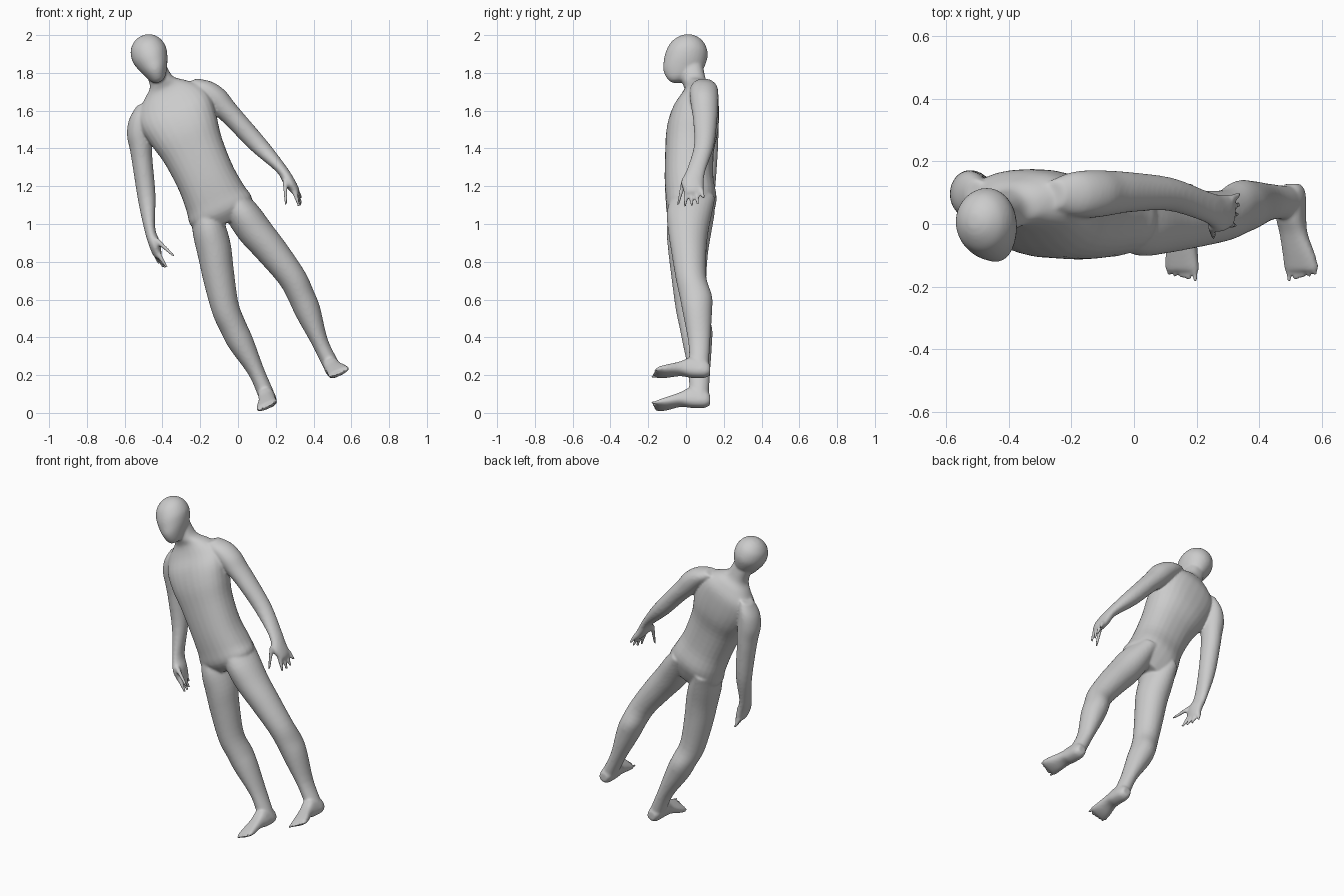
import bpy, bmesh, math
from mathutils import Vector

parts = []


def catmull(rows, steps=4):
    # smooth interpolation between the given section rows
    rows = [Vector(r) for r in rows]
    out = []
    for i in range(len(rows) - 1):
        p0, p1 = rows[max(i - 1, 0)], rows[i]
        p2, p3 = rows[i + 1], rows[min(i + 2, len(rows) - 1)]
        for k in range(steps):
            t = k / steps
            out.append(0.5 * (2 * p1 + (p2 - p0) * t + (2 * p0 - 5 * p1 + 4 * p2 - p3) * t * t
                              + (3 * p1 - p0 - 3 * p2 + p3) * t ** 3))
    return out + [rows[-1]]


def loft(name, rows, side=1, along="z", power=2.0, n=28):
    # row: position along axis, centre x, half width, low and high of the other axis
    bm = bmesh.new()
    rings = []
    for pos, cx, hw, lo, hi in catmull(rows):
        ring = []
        for k in range(n):
            a = 2 * math.pi * k / n
            c, s = math.cos(a), math.sin(a)
            x = cx + hw * math.copysign(abs(c) ** (2 / power), c)
            w = (lo + hi) / 2 + (hi - lo) / 2 * math.copysign(abs(s) ** (2 / power), s)
            ring.append(bm.verts.new((side * x, w, pos) if along == "z" else (side * x, pos, w)))
        rings.append(ring)
    for r0, r1 in zip(rings, rings[1:]):
        for k in range(n):
            j = (k + 1) % n
            bm.faces.new((r0[k], r0[j], r1[j], r1[k]))
    bm.faces.new(rings[0])
    bm.faces.new(rings[-1])
    bmesh.ops.recalc_face_normals(bm, faces=bm.faces)
    mesh = bpy.data.meshes.new(name)
    bm.to_mesh(mesh)
    bm.free()
    ob = bpy.data.objects.new(name, mesh)
    bpy.context.collection.objects.link(ob)
    parts.append(ob)


def digit(name, a, b, r0, r1, side, along):
    # tapered finger or toe from point a to point b
    rows = []
    for t in (0, 0.5, 0.85, 1):
        p = Vector(a).lerp(Vector(b), t)
        r = r0 + (r1 - r0) * t
        pos, w = (p.z, p.y) if along == "z" else (p.y, p.z)
        rows.append((pos, p.x, r, w - r, w + r))
    loft(name, rows, side, along, n=10)


# torso and neck
loft("body", [
    (0.94, 0, 0.10, -0.06, 0.11), (1.00, 0, 0.176, -0.10, 0.14),
    (1.08, 0, 0.167, -0.108, 0.162), (1.20, 0, 0.157, -0.113, 0.145),
    (1.36, 0, 0.166, -0.11, 0.148), (1.48, 0, 0.190, -0.103, 0.17),
    (1.58, 0, 0.203, -0.075, 0.175), (1.66, 0, 0.180, -0.028, 0.168),
    (1.72, 0, 0.115, -0.008, 0.14), (1.765, 0, 0.066, -0.02, 0.108),
    (1.85, 0, 0.058, -0.03, 0.09)], power=2.3)

# head with narrow jaw
loft("head", [
    (1.765, -0.01, 0.020, -0.075, -0.03), (1.785, -0.008, 0.043, -0.10, 0.03),
    (1.83, -0.003, 0.067, -0.120, 0.085), (1.88, 0.0, 0.088, -0.118, 0.108),
    (1.93, 0.002, 0.097, -0.108, 0.115), (1.98, 0.003, 0.083, -0.083, 0.098),
    (2.012, 0.004, 0.052, -0.045, 0.065), (2.026, 0.004, 0.018, -0.01, 0.03)])

for side, tag in ((1, "left"), (-1, "right")):
    # leg
    loft(tag + "_leg", [
        (1.05, 0.085, 0.070, -0.08, 0.155), (0.95, 0.099, 0.090, -0.102, 0.138),
        (0.83, 0.120, 0.094, -0.094, 0.118), (0.70, 0.155, 0.087, -0.078, 0.108),
        (0.53, 0.194, 0.075, -0.055, 0.108), (0.42, 0.198, 0.071, -0.034, 0.138),
        (0.33, 0.196, 0.068, -0.018, 0.138), (0.16, 0.186, 0.044, 0.012, 0.128),
        (0.04, 0.188, 0.043, 0.018, 0.122), (-0.02, 0.190, 0.042, 0.03, 0.122)], side)
    # foot
    loft(tag + "_foot", [
        (0.128, 0.190, 0.024, -0.03, 0.02), (0.10, 0.190, 0.040, -0.046, 0.05),
        (0.03, 0.190, 0.044, -0.046, 0.065), (-0.03, 0.195, 0.045, -0.036, 0.035),
        (-0.10, 0.206, 0.055, -0.046, 0.008), (-0.14, 0.209, 0.058, -0.046, -0.008),
        (-0.15, 0.209, 0.054, -0.042, -0.014)], side, "y", 2.5)
    for i in range(5):
        x = 0.163 + 0.023 * i
        end = -0.184 + 0.005 * i
        digit(tag + "_toe", (x, -0.13, -0.028), (x + 0.002, end, -0.033), 0.014, 0.007, side, "y")
    # arm and palm
    loft(tag + "_arm", [
        (1.70, 0.135, 0.040, 0.05, 0.14), (1.65, 0.180, 0.062, 0.025, 0.165),
        (1.58, 0.215, 0.070, 0.02, 0.172), (1.50, 0.240, 0.064, 0.028, 0.170),
        (1.41, 0.272, 0.057, 0.038, 0.165), (1.235, 0.328, 0.050, 0.042, 0.148),
        (1.075, 0.383, 0.030, 0.005, 0.105), (1.00, 0.392, 0.031, -0.025, 0.094),
        (0.95, 0.400, 0.025, -0.015, 0.094), (0.925, 0.402, 0.016, -0.008, 0.086)], side)
    # fingers and thumb
    for base, tip in (((0.398, 0.002, 0.95), (0.385, -0.006, 0.856)),
                      ((0.402, 0.028, 0.95), (0.392, 0.030, 0.855)),
                      ((0.405, 0.053, 0.95), (0.402, 0.063, 0.862)),
                      ((0.408, 0.077, 0.95), (0.415, 0.094, 0.890)),
                      ((0.378, -0.008, 1.02), (0.326, -0.043, 0.895))):
        digit(tag + "_finger", base, tip, 0.016, 0.008, side, "z")

# fuse the parts into one smooth skin
bpy.ops.object.select_all(action="DESELECT")
for ob in parts:
    ob.select_set(True)
bpy.context.view_layer.objects.active = parts[0]
bpy.ops.object.join()
body = bpy.context.view_layer.objects.active
remesh = body.modifiers.new("fuse", "REMESH")
remesh.mode = "VOXEL"
remesh.voxel_size = 0.007
remesh.use_smooth_shade = True
smooth = body.modifiers.new("soften", "SMOOTH")
smooth.factor = 0.5
smooth.iterations = 8

# lean the whole figure sideways
tilt = math.radians(24.7)
body.rotation_euler = (0, -tilt, 0)
body.location = (0.365 * math.cos(tilt), 0, 0.365 * math.sin(tilt))
